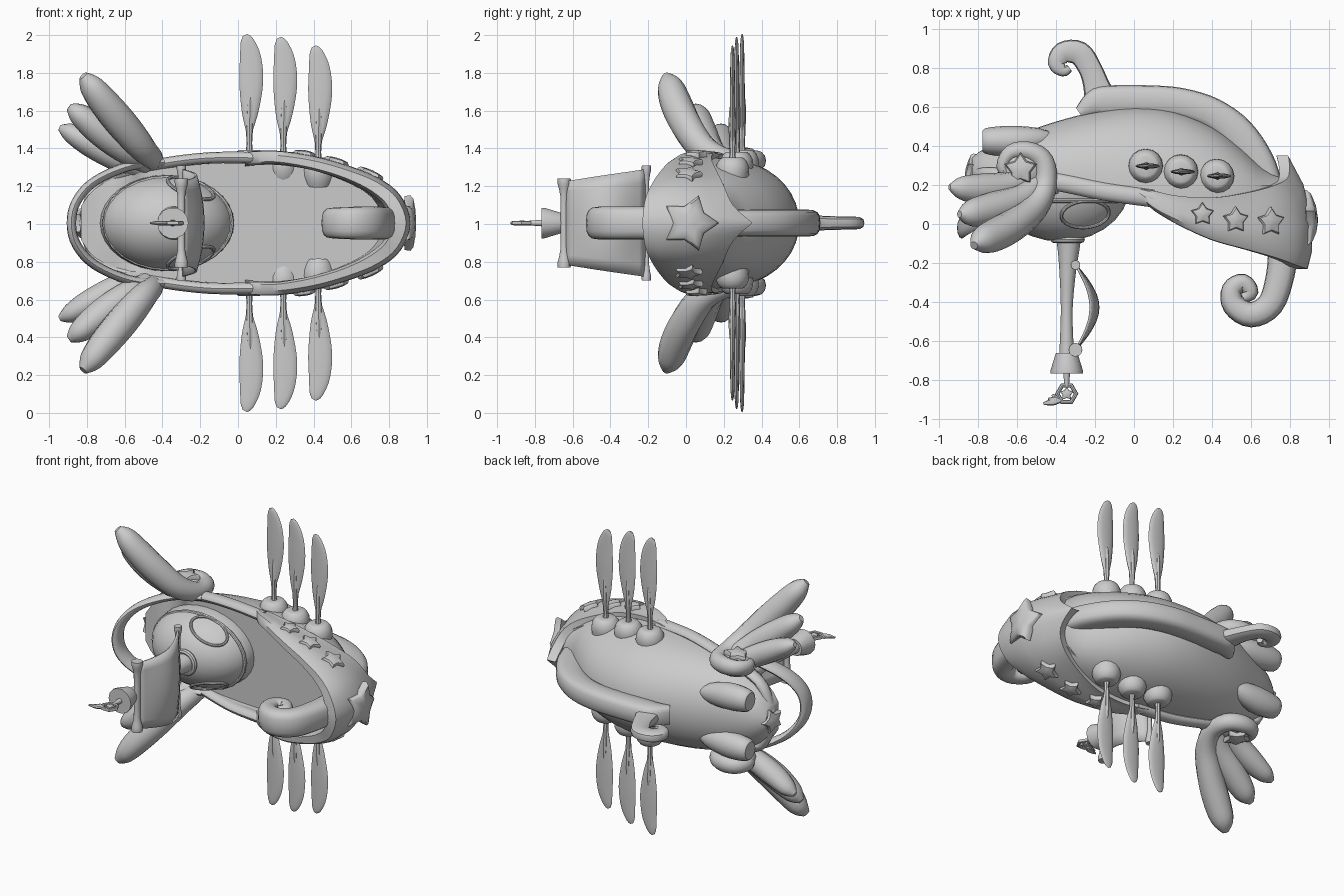
import bpy, bmesh, math
from mathutils import Vector

if "Cube" in bpy.data.objects:
    bpy.data.objects.remove(bpy.data.objects["Cube"])

MID = 1.005                      # height of the mirror plane; parts use z = 0 there
grey = bpy.data.materials.new("plain grey")
grey.diffuse_color = (0.6, 0.6, 0.6, 1)
grey.use_nodes = True
grey.node_tree.nodes["Principled BSDF"].inputs["Base Color"].default_value = grey.diffuse_color


def finish(name, bm, mirror=False, angle=40, solid=0):
    bmesh.ops.recalc_face_normals(bm, faces=bm.faces)
    me = bpy.data.meshes.new(name)
    bm.to_mesh(me)
    bm.free()
    for p in me.polygons:
        p.use_smooth = True
    me.set_sharp_from_angle(angle=math.radians(angle))
    me.materials.append(grey)
    ob = bpy.data.objects.new(name, me)
    ob.location.z = MID
    bpy.context.collection.objects.link(ob)
    if solid:
        m = ob.modifiers.new("thickness", 'SOLIDIFY')
        m.thickness = solid
        m.offset = 0
    if mirror:
        m = ob.modifiers.new("mirror", 'MIRROR')
        m.use_axis = (False, False, True)
        m.use_clip = False
        m.use_mirror_merge = False
    return ob


def loft(name, rings, loop=False, closed=True, caps=True, **kw):
    """Skin a list of point rings."""
    bm = bmesh.new()
    vs = [[bm.verts.new(p) for p in r] for r in rings]
    n = len(vs[0])
    for i in range(len(vs) if loop else len(vs) - 1):
        a, b = vs[i], vs[(i + 1) % len(vs)]
        for j in range(n if closed else n - 1):
            k = (j + 1) % n
            bm.faces.new((a[j], a[k], b[k], b[j]))
    if caps and closed and not loop:
        bm.faces.new(vs[0])
        bm.faces.new(vs[-1])
    return finish(name, bm, **kw)


def spline(rows, steps):
    """Catmull-Rom resampling of equal-length tuples."""
    out = []
    for i in range(len(rows) - 1):
        p0, p1, p2, p3 = (rows[max(i - 1, 0)], rows[i], rows[i + 1],
                          rows[min(i + 2, len(rows) - 1)])
        for s in range(steps):
            t = s / steps
            out.append([0.5 * (2 * b + (c - a) * t + (2 * a - 5 * b + 4 * c - d) * t * t
                               + (3 * b - a - 3 * c + d) * t ** 3)
                        for a, b, c, d in zip(p0, p1, p2, p3)])
    return out + [list(rows[-1])]


def power(v, e):
    return math.copysign(abs(v) ** e, v)


def sweep(name, rows, up=(0, 0, 1), sides=12, steps=4, e=1, **kw):
    """Tube through rows of x, y, z, half width, half depth (depth lies along up)."""
    rows = spline(rows, steps)
    pts = [Vector(r[:3]) for r in rows]
    up, rings = Vector(up), []
    for i, p in enumerate(pts):
        t = (pts[min(i + 1, len(pts) - 1)] - pts[max(i - 1, 0)]).normalized()
        side = t.cross(up).normalized()
        other = side.cross(t)
        a, b = max(rows[i][3], .003), max(rows[i][4], .003)
        rings.append([p + side * a * power(math.cos(q), e) + other * b * power(math.sin(q), e)
                      for q in (math.tau * j / sides for j in range(sides))])
    return loft(name, rings, **kw)


def frame(n):
    n = Vector(n).normalized()
    u = n.cross(Vector((0, 1, 0)))
    u = u.normalized() if u.length > .1 else Vector((1, 0, 0))
    return n, u, n.cross(u)


def ring(name, c, n, ru, rv, minor, seg=24, **kw):
    n, u, v = frame(n)
    rings = []
    for i in range(seg):
        a = math.tau * i / seg
        d = u * math.cos(a) + v * math.sin(a)
        p = Vector(c) + u * ru * math.cos(a) + v * rv * math.sin(a)
        rings.append([p + (d * math.cos(q) + n * math.sin(q)) * minor
                      for q in (math.tau * j / 8 for j in range(8))])
    return loft(name, rings, loop=True, **kw)


def star(name, c, n, r, depth, bend=0, **kw):
    """Puffy star; bend curves its points back around the hull."""
    n, u, v = frame(n)
    rings = []
    for scale, h in ((1, -.6), (1.03, .3), (.9, .75), (.5, 1), (.02, 1.1)):
        rings.append([Vector(c) + n * (depth * h - bend * (scale * k * math.cos(a)) ** 2)
                      + (u * math.sin(a) - v * math.cos(a)) * r * scale * k
                      for a, k in ((math.tau * i / 10, 1 if i % 2 == 0 else .6) for i in range(10))])
    return loft(name, rings, **kw)


def dome(name, c, size, **kw):
    bm = bmesh.new()
    bmesh.ops.create_uvsphere(bm, u_segments=28, v_segments=16, radius=1)
    for v in bm.verts:
        v.co = Vector([c[i] + v.co[i] * size[i] for i in range(3)])
    return finish(name, bm, **kw)


# Hull with raised rim and flat deck: x, half width, keel depth, rim y
sections = spline([(-.83, .09, .34, .2), (-.76, .18, .39, .2), (-.6, .265, .455, .2), (-.4, .315, .525, .19),
                   (-.2, .338, .575, .17), (0, .348, .6, .13), (.2, .345, .58, .09), (.4, .315, .5, .08),
                   (.55, .27, .39, .09), (.66, .215, .29, .1), (.76, .14, .24, .12), (.84, .04, .22, .15)], 3)
hull = []
for x, hw, yb, yr in sections:
    r = [(x, yr + (yb - yr) * math.sin(a) ** .85, hw * math.cos(a)) for a in (math.pi * i / 20 for i in range(21))]
    r[-1] = (x, yr, -hw)
    hull.append(r + [(x, yr, -hw * .93), (x, .2, -hw * .92), (x, .2, hw * .92), (x, yr, hw * .93)])
loft("hull", hull)

# Bow shell: x, half width, top y, bottom y, lower inset, rim thickness
half = [(.03, .36, .14, .18, 0, .05), (.1, .367, .07, .17, 0, .055), (.22, .367, 0, .145, 0, .055),
        (.4, .34, -.08, .135, 0, .06), (.58, .29, -.13, .16, .01, .065), (.74, .225, -.175, .2, .03, .08),
        (.85, .135, -.215, .25, .07, .09)]
cols = spline(half + [(.9, 0, -.23, .35, .11, .1)] + [(c[0], -c[1], *c[2:]) for c in reversed(half)], 4)
shell = []
for i, (x, w, yt, yb, inset, th) in enumerate(cols):
    p, q = cols[max(i - 1, 0)], cols[min(i + 1, len(cols) - 1)]
    out = Vector((p[1] - q[1], 0, q[0] - p[0])).normalized()
    base = Vector((x, 0, w))
    shell.append([base + out * o + Vector((0, yt + (yb - yt) * f, 0)) for o, f in
                  ((-inset, 1), (-inset * .3, .75), (.015, .45), (.012, .15), (-.01, 0), (-th * .8, 0),
                   (-th, .12), (-th, .5), (-.06 - inset, 1))])
loft("bow_shell", shell)

# Gunwales and raised stern hoop
sweep("gunwale", [(.1, .13, .345, .032, .045), (-.15, .165, .345, .03, .045), (-.4, .215, .315, .03, .045),
                  (-.6, .235, .265, .03, .045), (-.75, .25, .19, .03, .04), (-.82, .25, .0, .03, .035)],
      up=(0, 1, 0), mirror=True)
hoop = [(-.4, .2, .32, .022, .045), (-.58, .14, .3, .025, .052), (-.76, .06, .22, .025, .055),
        (-.855, .0, .115, .025, .055)]
sweep("stern_hoop", hoop + [(-.882, -.02, 0, .025, .055)]
      + [(x, y, -z, a, b) for x, y, z, a, b in reversed(hoop)], up=(0, 1, 0))

# Keel fin, tail curl and prow curl
sweep("keel", [(-.28, .57, 0, .03, .06), (-.2, .62, 0, .07, .07), (-.13, .63, 0, .08, .072),
               (.1, .63, 0, .08, .072), (.25, .615, 0, .08, .072), (.4, .565, 0, .082, .072),
               (.53, .465, 0, .088, .072), (.63, .32, 0, .088, .072), (.68, .18, 0, .085, .072),
               (.72, .05, 0, .08, .07)], e=.65, sides=16)
sweep("tail_curl", [(-.33, .80, 0, .02, .03), (-.36, .785, 0, .03, .033), (-.395, .82, 0, .045, .035),
                    (-.365, .878, 0, .055, .035), (-.28, .875, 0, .062, .035), (-.222, .79, 0, .06, .036),
                    (-.19, .7, 0, .07, .04), (-.16, .6, 0, .1, .05)], e=.75)
sweep("prow_curl", [(.77, -.08, 0, .08, .088), (.75, -.26, 0, .073, .088), (.7, -.41, 0, .068, .088),
                    (.6, -.465, 0, .065, .086), (.512, -.415, 0, .06, .082), (.502, -.335, 0, .052, .078),
                    (.56, -.3, 0, .045, .072), (.598, -.35, 0, .04, .066), (.56, -.38, 0, .025, .06)],
      e=.7, sides=16)

# Stars on bow, sides and stern
star("bow_star", (.905, .02, 0), (1, 0, 0), .15, .035, bend=.03)
for x, y, w, nx, r in ((.35, .05, .362, .15, .06), (.52, .02, .322, .3, .068), (.7, .01, .258, .45, .075)):
    star("side_star", (x, y, w), (nx, 0, 1), r, .022, mirror=True)
star("stern_star", (-.835, .28, 0), (-1, .25, 0), .08, .025)

# Oars with ports and a rib along each blade
for x, y, w0, tip in ((.06, .297, .345, .995), (.24, .268, .335, .98), (.425, .246, .305, .935)):
    sweep("oar_port", [(x, y + .01, w0 - .1, .075, .075), (x, y, w0 - .05, .088, .088), (x, y, w0, .086, .086),
                       (x, y, w0 + .035, .065, .065), (x, y, w0 + .04, .045, .045),
                       (x, y, w0 + .01, .035, .035)], up=(0, 1, 0), sides=16, steps=2, mirror=True)
    sweep("oar_shaft", [(x, y, w0 - .02, .024, .024), (x, y, w0 + .06, .016, .016), (x, y, tip - .55, .016, .016),
                        (x + .002, y, tip - .45, .02, .02), (x + .004, y, tip - .36, .016, .019),
                        (x + .008, y, tip - .28, .004, .008)], up=(0, 1, 0), sides=8, steps=3, mirror=True)
    sweep("oar_blade", [(x, y, tip - .55, .012, .01), (x, y, tip - .5, .02, .012), (x + .004, y, tip - .4, .045, .014),
                        (x + .01, y, tip - .25, .063, .014), (x + .006, y, tip - .12, .056, .012),
                        (x - .012, y, tip - .03, .035, .009), (x - .024, y, tip, .012, .004)],
          up=(0, 1, 0), mirror=True)

# Wings: curled leading feather, two smaller feathers, boss and star
sweep("leading_feather", [(-.63, .22, .33, .02, .03), (-.675, .29, .33, .03, .04), (-.63, .365, .33, .042, .05),
                          (-.54, .372, .33, .05, .055), (-.465, .32, .33, .055, .055), (-.455, .2, .34, .06, .06),
                          (-.51, .085, .4, .072, .075), (-.61, .0, .52, .082, .085), (-.71, -.055, .64, .084, .08),
                          (-.78, -.085, .73, .068, .062), (-.82, -.11, .78, .02, .025)], mirror=True)
for rows in ([(-.48, .22, .31, .05, .05), (-.58, .13, .38, .075, .075), (-.72, .08, .48, .084, .08),
              (-.84, .055, .575, .068, .06), (-.895, .05, .615, .018, .02)],
             [(-.5, .26, .28, .05, .05), (-.63, .2, .34, .07, .07), (-.78, .18, .42, .078, .07),
              (-.89, .185, .48, .058, .05), (-.945, .19, .505, .015, .015)]):
    sweep("feather", rows, mirror=True)
dome("wing_boss", (-.575, .28, .31), (.12, .115, .07), mirror=True)
star("wing_star", (-.58, .28, .37), (-.1, 0, 1), .085, .03, mirror=True)

# Stern thrusters with open nozzles
sweep("thruster", [(-.4, .45, .14, .012, .012), (-.48, .437, .15, .055, .06), (-.6, .425, .16, .078, .085),
                   (-.7, .425, .165, .075, .082), (-.765, .425, .165, .064, .068), (-.77, .425, .165, .045, .048),
                   (-.7, .425, .165, .035, .035)], steps=2, sides=14, mirror=True)

# Cabin with trim and oval side windows
dome("cabin", (-.375, .2, 0), (.355, .29, .255))
ring("cabin_trim", (-.37, .12, 0), (0, 1, 0), .338, .243, .012)
ring("mast_collar", (-.34, -.08, 0), (0, 1, 0), .07, .07, .018)
ring("window_frame", (-.25, .05, .185), (.3, -.5, .8), .13, .08, .009, mirror=True)

# Mast, lookout and spars
sweep("mast", [(-.34, .02, 0, .075, .075), (-.335, -.1, 0, .06, .06), (-.34, -.25, 0, .042, .042),
               (-.345, -.45, 0, .03, .03), (-.345, -.67, 0, .038, .038)])
sweep("lookout", [(-.345, -.66, 0, .055, .055), (-.345, -.75, 0, .083, .083), (-.345, -.765, 0, .083, .083),
                  (-.345, -.765, 0, .065, .065), (-.345, -.73, 0, .055, .055)], steps=1, sides=14)
sweep("finial", [(-.345, -.73, 0, .02, .02), (-.345, -.83, 0, .012, .012)], steps=1)
for y, w, k in ((-.645, .235, 1.15), (-.21, .305, .8)):
    r = .03 * k
    sweep("spar", [(-.3, y, -w, r, r), (-.3, y, -w + .03, r, r), (-.3, y, -w + .09, r * .6, r * .6),
                   (-.3, y, 0, r * .6, r * .6), (-.3, y, w - .09, r * .6, r * .6), (-.3, y, w - .03, r, r),
                   (-.3, y, w, r, r)], up=(0, 1, 0), steps=2)
    sweep("spar_tie", [(-.345, y, 0, .02, .02), (-.29, y, 0, .02, .02)], steps=1)

# Billowing sail
sail = []
for i in range(13):
    t = i / 12
    w = .22 + .065 * t
    sail.append([(-.295 + .112 * math.sin(math.pi * t) * (1 - .35 * s * s), -.64 + .425 * t, s * w)
                 for s in (j / 4 - 1 for j in range(9))])
loft("sail", sail, closed=False, solid=.012)

# Winged masthead charm
ring("charm_ring", (-.345, -.87, 0), (0, 0, 1), .048, .048, .012, seg=6)
star("charm_star", (-.345, -.87, 0), (0, 0, 1), .035, .012, mirror=True)
for x, y, r in ((-.465, -.92, .018), (-.44, -.895, .014), (-.42, -.875, .012)):
    sweep("charm_feather", [(-.37, -.9, 0, .012, .01), ((x - .37) / 2, (y - .905) / 2, 0, r, .012),
                            (x, y, 0, .006, .005)], sides=8)
